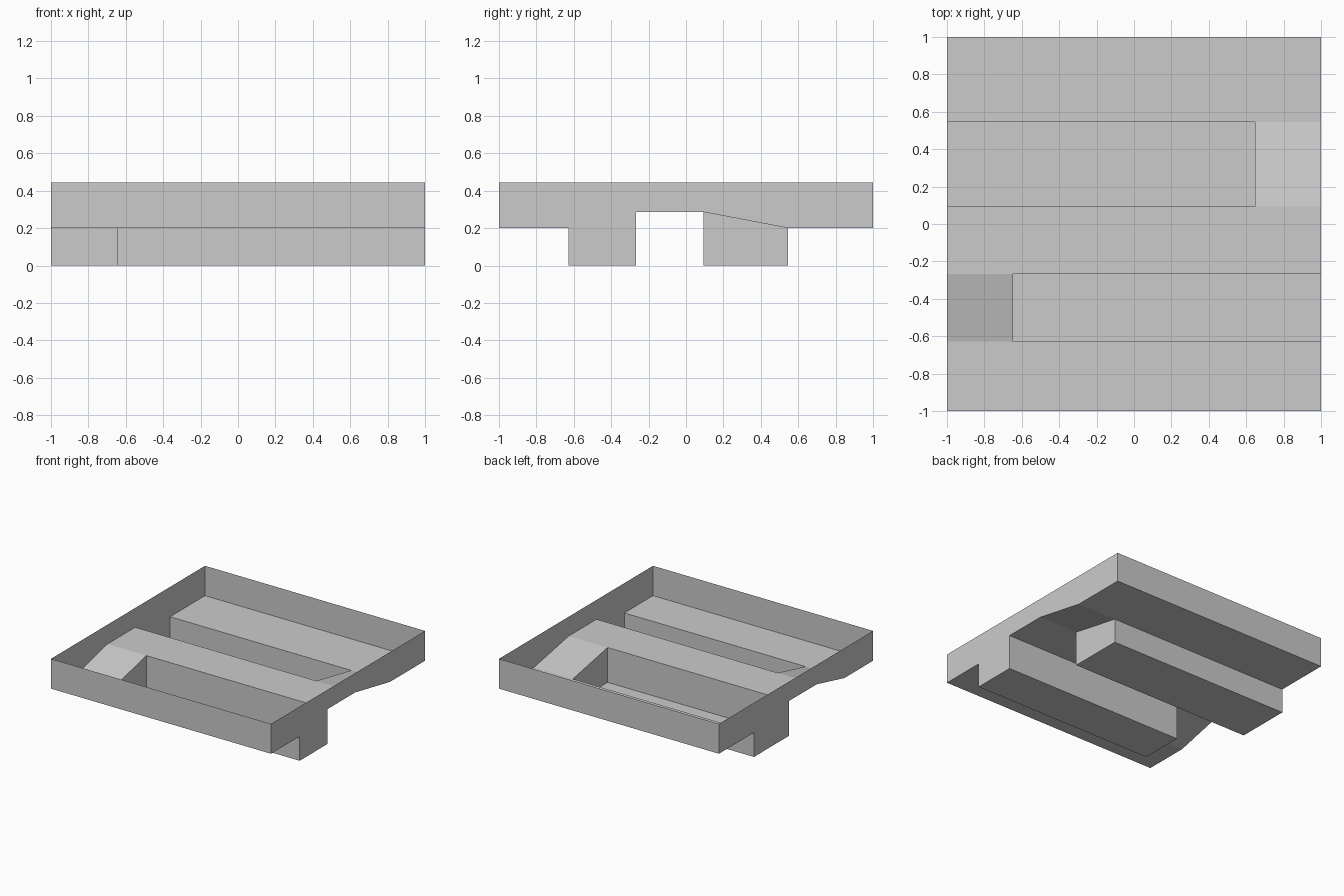
import bpy, bmesh

if "Cube" in bpy.data.objects:
    bpy.data.objects.remove(bpy.data.objects["Cube"])

# Main dimensions
TOP, FLOOR, RIDGE = 0.445, 0.2, 0.286
A0, A1 = 0.094, 0.546       # rear channel, y range
B0, B1 = -0.628, -0.267     # front channel, y range
STEP = 0.647                # x where each channel ends

bm = bmesh.new()


def face(points):
    return bm.faces.new([bm.verts.new(p) for p in points])


def profile(front_channel, rear_channel):
    """Floor cross-section (y, z); a part without a channel has a ramp."""
    pts = [(-1, FLOOR), (B0, FLOOR)]
    if front_channel:
        pts += [(B0, 0), (B1, 0)]
    pts += [(B1, RIDGE), (A0, RIDGE)]
    if rear_channel:
        pts += [(A0, 0), (A1, 0)]
    return pts + [(A1, FLOOR), (1, FLOOR)]


def strip(x0, x1, pts):
    """Sheet running along x, with the front and back walls added."""
    pts = [(-1, TOP)] + pts + [(1, TOP)]
    for (ya, za), (yb, zb) in zip(pts, pts[1:]):
        face([(x0, ya, za), (x0, yb, zb), (x1, yb, zb), (x1, ya, za)])


left, middle, right = profile(False, True), profile(True, True), profile(True, False)

# Floor, channels and ramps in three lengths
strip(-1, -STEP, left)
strip(-STEP, STEP, middle)
strip(STEP, 1, right)

# End walls following the floor section
for x, pts in ((-1, left), (1, right)):
    face([(x, y, z) for y, z in [(-1, TOP)] + pts + [(1, TOP)]])

# Blind ends of the two channels
face([(-STEP, B0, 0), (-STEP, B1, 0), (-STEP, B1, RIDGE), (-STEP, B0, FLOOR)])
face([(STEP, A0, 0), (STEP, A1, 0), (STEP, A1, FLOOR), (STEP, A0, RIDGE)])

# Weld and merge coplanar faces
bmesh.ops.remove_doubles(bm, verts=bm.verts[:], dist=1e-4)
bmesh.ops.dissolve_limit(bm, angle_limit=0.01, verts=bm.verts[:], edges=bm.edges[:])
bmesh.ops.recalc_face_normals(bm, faces=bm.faces[:])

mesh = bpy.data.meshes.new("channelled_tray")
bm.to_mesh(mesh)
bm.free()
tray = bpy.data.objects.new("channelled_tray", mesh)
bpy.context.collection.objects.link(tray)
